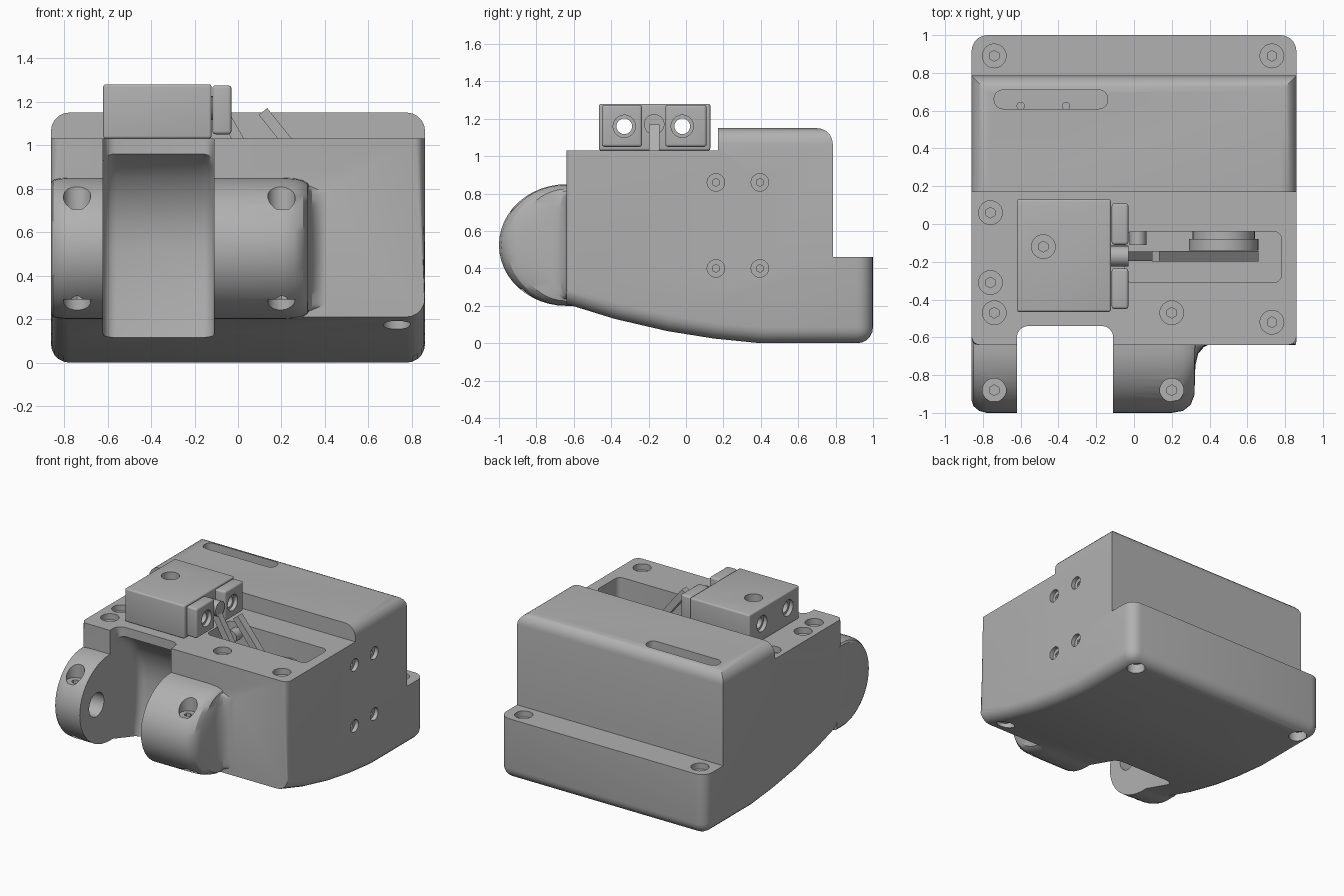
import bpy, bmesh, math
from mathutils import Matrix, Vector

if "Cube" in bpy.data.objects:
    bpy.data.objects.remove(bpy.data.objects["Cube"])

grey = bpy.data.materials.new("plain grey")
grey.use_nodes = True
GREY = (0.44, 0.44, 0.44, 1)
grey.diffuse_color = GREY
grey.node_tree.nodes["Principled BSDF"].inputs["Base Color"].default_value = GREY


def finish(name, bm):
    bmesh.ops.recalc_face_normals(bm, faces=bm.faces)
    mesh = bpy.data.meshes.new(name)
    bm.to_mesh(mesh)
    bm.free()
    mesh.materials.append(grey)
    obj = bpy.data.objects.new(name, mesh)
    bpy.context.collection.objects.link(obj)
    return obj


def round_edges(bm, rule, width, segments=5):
    chosen = [e for e in bm.edges if rule(e.verts[0].co, e.verts[1].co)]
    bmesh.ops.bevel(bm, geom=chosen, offset=width, segments=segments,
                    profile=0.5, affect='EDGES', clamp_overlap=False)


def loft(rings):
    """Closed solid through matching rings of points."""
    bm = bmesh.new()
    loops = [[bm.verts.new(p) for p in ring] for ring in rings]
    bm.faces.new(loops[0])
    bm.faces.new(loops[-1])
    n = len(loops[0])
    for a, b in zip(loops, loops[1:]):
        for i in range(n):
            j = (i + 1) % n
            bm.faces.new((a[i], a[j], b[j], b[i]))
    bmesh.ops.recalc_face_normals(bm, faces=bm.faces)
    return bm


def prism(profile, x0, x1):
    return loft([[(x, y, z) for y, z in profile] for x in (x0, x1)])


def box(name, lo, hi, width=0.0, rule=lambda a, b: True):
    (x0, y0, z0), (x1, y1, z1) = lo, hi
    bm = prism([(y0, z0), (y1, z0), (y1, z1), (y0, z1)], x0, x1)
    if width:
        round_edges(bm, rule, width, 4)
    return finish(name, bm)


def cylinder(name, start, end, radius, sides=24):
    a, b = Vector(start), Vector(end)
    bm = bmesh.new()
    turn = (b - a).to_track_quat('Z', 'Y').to_matrix().to_4x4()
    bmesh.ops.create_cone(bm, cap_ends=True, segments=sides, radius1=radius, radius2=radius,
                          depth=(b - a).length, matrix=Matrix.Translation((a + b) / 2) @ turn)
    return finish(name, bm)


def link(name, start, end, y, width, thick):
    """Flat bar between two (x, z) points."""
    a, b = Vector((start[0], y, start[1])), Vector((end[0], y, end[1]))
    side = (b - a).normalized().cross(Vector((0, 1, 0))) * width / 2
    ring = [a + side, b + side, b - side, a - side]
    return finish(name, loft([[p + Vector((0, s * thick / 2, 0)) for p in ring] for s in (-1, 1)]))


def combine(target, others, operation):
    for other in others:
        mod = target.modifiers.new("join", 'BOOLEAN')
        mod.operation, mod.solver, mod.object = operation, 'EXACT', other
        bpy.context.view_layer.objects.active = target
        bpy.ops.object.modifier_apply(modifier=mod.name)
        bpy.data.objects.remove(other)


def vertical(a, b):
    return abs(a.z - b.z) > 0.01 and abs(a.x - b.x) + abs(a.y - b.y) < 0.001


# Main housing from its side profile
HALF, FRONT, BACK, DECK, TOP = 0.86, -0.64, 1.0, 1.03, 1.15
profile = [(FRONT, DECK), (0.17, DECK), (0.17, TOP), (0.785, TOP), (0.785, 0.46), (BACK, 0.46),
           (BACK, 0), (0.4, 0), (0.15, 0.025), (-0.1, 0.065), (-0.38, 0.13), (FRONT, 0.21)]
bm = prism(profile, -HALF, HALF)


def rounded(a, b):
    low, high = min(a.z, b.z), max(a.z, b.z)
    if abs(a.x - b.x) > 0.1:
        return low > 1.1 and a.y > 0.5 or high < 0.01 and a.y > 0.9
    return high < 0.3 or low > 1.1 or min(a.y, b.y) > 0.9 and vertical(a, b)


round_edges(bm, rounded, 0.085)
round_edges(bm, lambda a, b: vertical(a, b) and a.y < FRONT + 0.01, 0.045)
housing = finish("housing", bm)


# Hinge ears: half-ellipse sections shrinking towards the outer side
def ear(name, sections):
    rings = []
    for x, depth, height in sections:
        ring = [(x, -0.57, 0.525 - 0.325 * height)]
        for i in range(25):
            t = math.pi * (i / 24 - 0.5)
            ring.append((x, FRONT - 0.36 * depth * math.cos(t), 0.525 + 0.325 * height * math.sin(t)))
        ring.append((x, -0.57, 0.525 + 0.325 * height))
        rings.append(ring)
    return finish(name, loft(rings))


right_ear = ear("right_ear", [(-0.86, 0.82, 0.93), (-0.85, 0.9, 0.97), (-0.82, 0.97, 0.99),
                              (-0.78, 1, 1), (-0.6, 1, 1)])
left_ear = ear("left_ear", [(-0.13, 1, 1), (0.2, 1, 1), (0.26, 0.97, 0.99), (0.3, 0.88, 0.96),
                            (0.32, 0.74, 0.92), (0.325, 0.3, 0.89), (0.34, 0.13, 0.87),
                            (0.37, 0.03, 0.83), (0.41, -0.02, 0.8)])
combine(housing, [right_ear, left_ear], 'UNION')

# Wheel slot between the ears, with a hollowed back
slot = [(-1.2, 1.2), (-0.54, 1.2), (-0.54, 0.96), (-0.47, 0.92), (-0.39, 0.85), (-0.33, 0.75),
        (-0.29, 0.64), (-0.28, 0.52), (-0.29, 0.3), (-0.32, 0.1), (-0.33, -0.1), (-1.2, -0.1)]
bm = prism(slot, -0.62, -0.11)
round_edges(bm, lambda a, b: abs(a.x - b.x) < 0.01 and min(a.y, b.y) > -0.6, 0.06)
cutters = [finish("slot_cutter", bm)]

# Linkage pocket and long window in the top
cutters.append(box("pocket_cutter", (-0.05, -0.31, 0.42), (0.78, -0.04, 1.3), 0.04, vertical))
cutters.append(box("window_cutter", (-0.74, 0.61, 0.85), (-0.14, 0.71, 1.3), 0.045, vertical))

# Axle bore through the inner ear faces
cutters.append(cylinder("axle_cutter", (-0.74, -0.8, 0.53), (0.08, -0.8, 0.53), 0.09, 16))


# Counterbored screw holes
def screw_hole(point, direction, radius, depth):
    p, d = Vector(point), Vector(direction)
    cutters.append(cylinder("counterbore", p - d * depth, p + d * 0.3, radius))
    cutters.append(cylinder("screw_bore", p - d * (depth + 0.07), p, radius * 0.45, 6))


for x, y, z in [(-0.76, 0.06, DECK), (-0.76, -0.31, DECK), (-0.74, -0.47, DECK), (0.2, -0.47, DECK),
                (0.73, -0.52, DECK), (0.73, 0.89, 0.46), (-0.74, 0.89, 0.46),
                (-0.74, -0.88, 0.75), (0.2, -0.88, 0.75)]:
    screw_hole((x, y, z), (0, 0, 1), 0.063, 0.045)
for x, y, z in [(-0.74, -0.88, 0.25), (0.2, -0.88, 0.25), (0.73, -0.52, 0.18),
                (0.73, 0.89, 0.03), (-0.74, 0.89, 0.03)]:
    screw_hole((x, y, z), (0, 0, -1), 0.063, 0.04)
for y in (0.16, 0.395):
    for z in (0.4, 0.86):
        screw_hole((HALF, y, z), (1, 0, 0), 0.047, 0.03)
combine(housing, cutters, 'DIFFERENCE')

# Latch block on the deck, with two through bores and a top screw
block = box("latch_block", (-0.62, -0.465, DECK), (-0.122, 0.13, 1.28), 0.012)
jaws = [box("front_jaw", (-0.118, -0.45, 1.05), (-0.03, -0.235, 1.275), 0.015),
        box("rear_jaw", (-0.118, -0.11, 1.05), (-0.03, 0.11, 1.275), 0.015)]
bores = (-0.33, -0.02)
cutters = [cylinder("bore", (-0.7, y, 1.16), (0.1, y, 1.16), 0.042) for y in bores]
cutters += [cylinder("bore_mouth", (-0.7, y, 1.16), (-0.59, y, 1.16), 0.06) for y in bores]
screw_hole((-0.48, -0.12, 1.28), (0, 0, 1), 0.063, 0.06)
combine(block, cutters, 'DIFFERENCE')
for jaw, y in zip(jaws, bores):
    combine(jaw, [cylinder("bore", (-0.3, y, 1.16), (0.1, y, 1.16), 0.042),
                  cylinder("bore_mouth", (-0.06, y, 1.16), (0.1, y, 1.16), 0.06)], 'DIFFERENCE')
cylinder("latch_pin", (-0.13, -0.17, 1.17), (-0.03, -0.17, 1.17), 0.055)

# Linkage and drive inside the pocket
link("push_link", (-0.07, 1.15), (0.2, 0.68), -0.17, 0.05, 0.05)
link("drive_arm", (0.115, 1.155), (0.64, 0.5), -0.17, 0.05, 0.055)
cylinder("drive_disc", (0.475, -0.14, 0.72), (0.475, -0.08, 0.72), 0.185, 32)
cylinder("drive_hub", (0.475, -0.08, 0.72), (0.475, -0.03, 0.72), 0.165, 32)
cylinder("pivot_screw", (0.02, -0.11, 0.95), (0.02, -0.03, 0.95), 0.045)

# Small pins inside the window
for name, x in (("window_pin_right", -0.6), ("window_pin_left", -0.36)):
    cylinder(name, (x, 0.625, 0.84), (x, 0.625, 1.08), 0.022, 12)

# Smooth the curved faces and keep hard edges crisp
bpy.ops.object.select_all(action='DESELECT')
for obj in bpy.context.collection.objects:
    if obj.type == 'MESH' and grey.name in obj.data.materials:
        obj.select_set(True)
        bpy.context.view_layer.objects.active = obj
bpy.ops.object.shade_smooth_by_angle(angle=math.radians(30))
